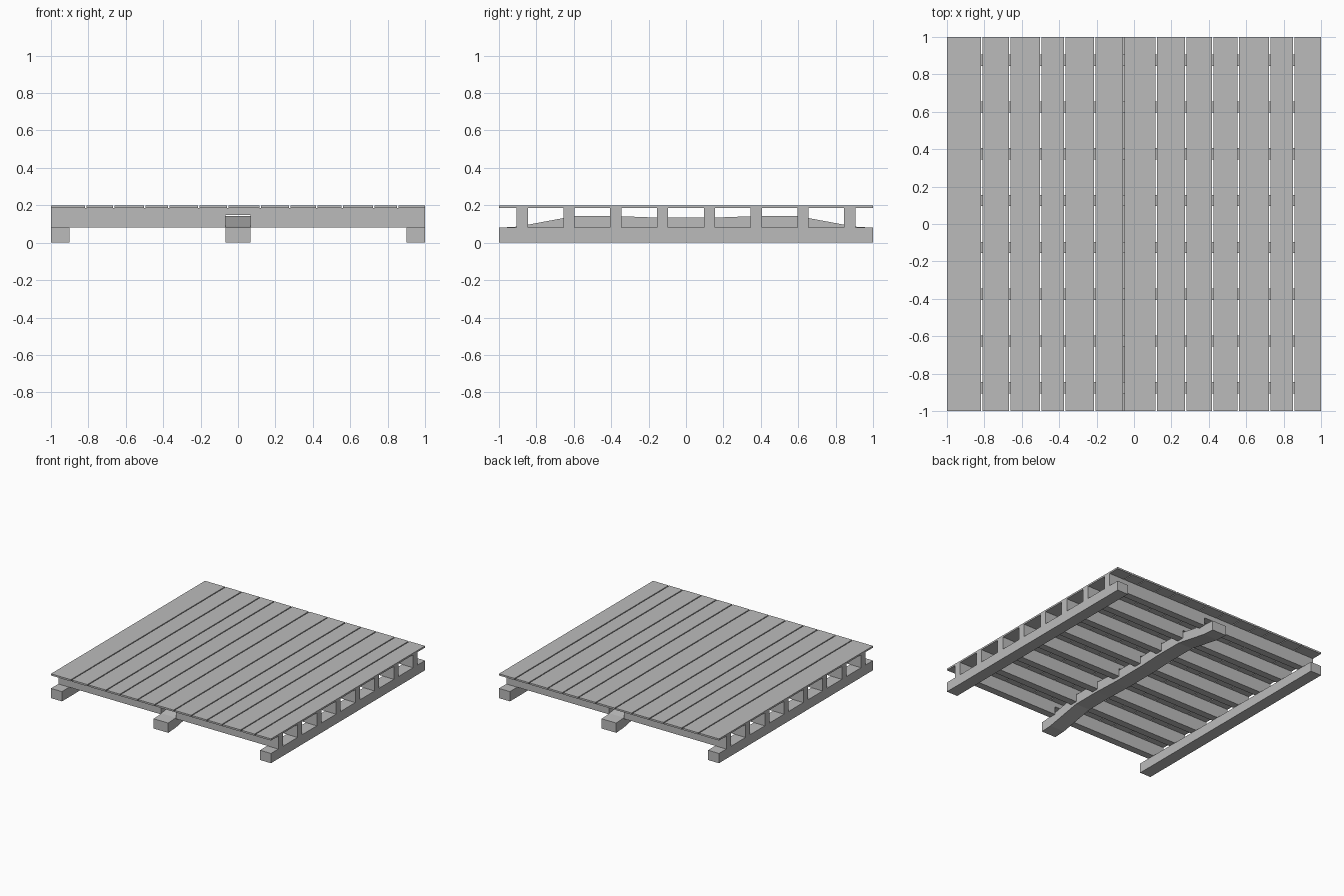
import bpy
import bmesh

cube = bpy.data.objects.get("Cube")
if cube:
    bpy.data.objects.remove(cube, do_unlink=True)

grey = bpy.data.materials.new("plain_grey")
grey.use_nodes = True
colour = (0.5, 0.5, 0.5, 1)
grey.diffuse_color = colour
grey.node_tree.nodes["Principled BSDF"].inputs["Base Color"].default_value = colour


def prism(name, profile, axis, low, high):
    """Extrude a 2D profile along x or y; the profile's second value is height."""
    bm = bmesh.new()

    def place(depth, point):
        side, height = point
        return (depth, side, height) if axis == "x" else (side, depth, height)

    start = [bm.verts.new(place(low, p)) for p in profile]
    end = [bm.verts.new(place(high, p)) for p in profile]
    bm.faces.new(start)
    bm.faces.new(end[::-1])
    for i in range(len(profile)):
        j = (i + 1) % len(profile)
        bm.faces.new((start[i], end[i], end[j], start[j]))
    bmesh.ops.recalc_face_normals(bm, faces=bm.faces)
    mesh = bpy.data.meshes.new(name)
    bm.to_mesh(mesh)
    bm.free()
    mesh.materials.append(grey)
    obj = bpy.data.objects.new(name, mesh)
    bpy.context.collection.objects.link(obj)
    return obj


def box(name, x0, x1, y0, y1, z0, z1):
    return prism(name, [(x0, z0), (x1, z0), (x1, z1), (x0, z1)], "y", y0, y1)


SKID_TOP, DECK_BOTTOM, DECK_TOP = 0.08, 0.186, 0.2
GAP = 0.004

# Deck boards of uneven width with narrow gaps
seams = [-0.815, -0.665, -0.498, -0.37, -0.21, -0.054, 0.118,
         0.278, 0.42, 0.557, 0.727, 0.855]
edges = [-1 - GAP] + seams + [1 + GAP]
for i, (a, b) in enumerate(zip(edges, edges[1:])):
    box(f"deck_board_{i + 1}", a + GAP, b - GAP, -1, 1, DECK_BOTTOM, DECK_TOP)

# Cross joists, notched in the middle to clear the bowed beam
notch, notch_top = 0.068, 0.147
joist = [(-1, SKID_TOP), (-notch, SKID_TOP), (-notch, notch_top),
         (notch, notch_top), (notch, SKID_TOP), (1, SKID_TOP),
         (1, DECK_BOTTOM), (-1, DECK_BOTTOM)]
for i in range(8):
    y = -0.875 + 0.25 * i
    prism(f"joist_{i + 1}", joist, "y", y - 0.03, y + 0.03)

# Straight side skids
for name, x in (("left_skid", 0.95), ("right_skid", -0.95)):
    box(name, x - 0.05, x + 0.05, -1, 1, 0, SKID_TOP)

# Bowed centre beam, mirrored about its middle
half = [(0.15, 0.134), (0.36, 0.142), (0.6, 0.142), (0.9, 0.086), (1, 0.08)]
top = [(-y, z) for y, z in reversed(half)] + half
bottom = [(y, z - SKID_TOP) for y, z in reversed(top)]
prism("centre_beam", top + bottom, "x", -0.066, 0.066)
